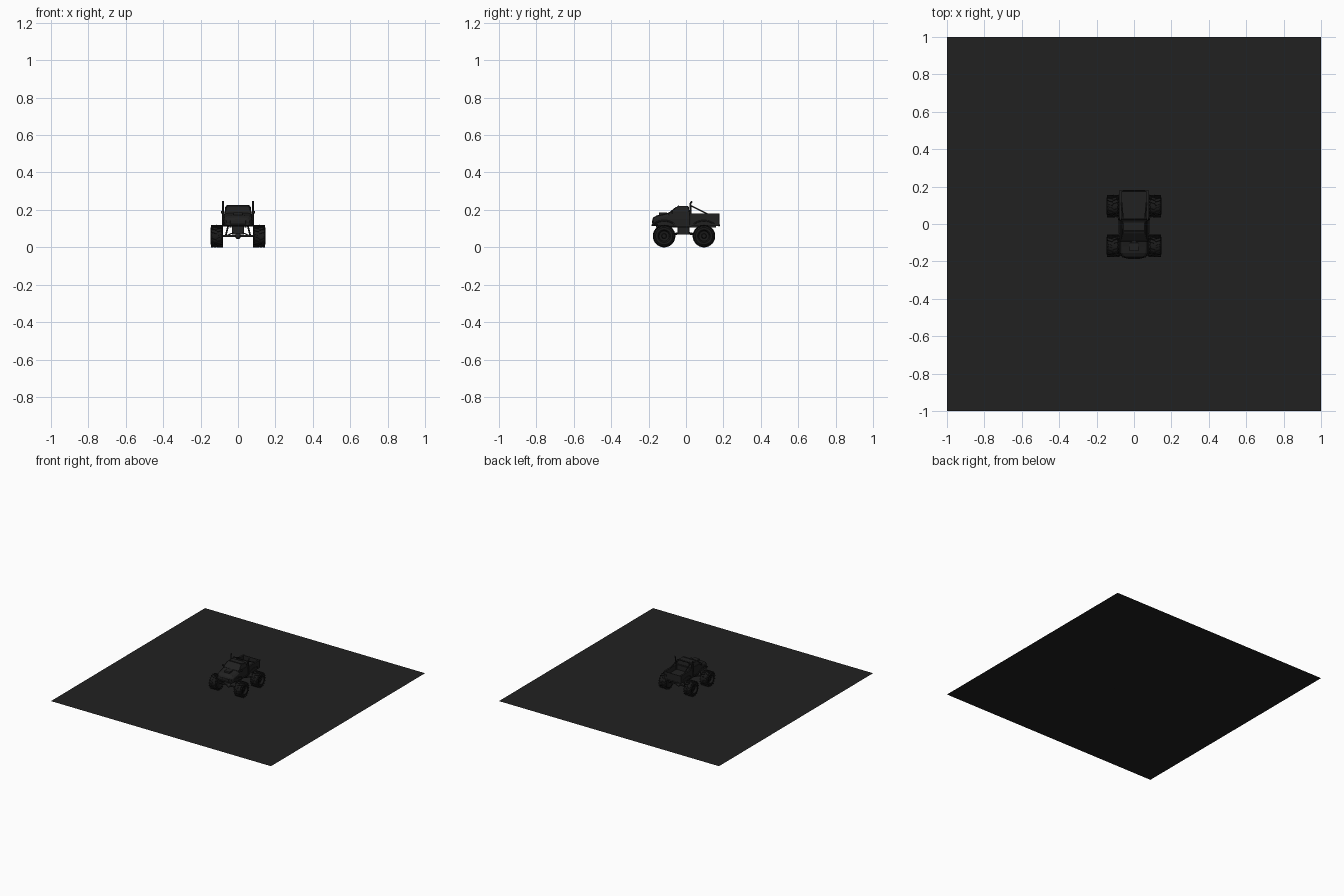
import bpy, bmesh, math
from mathutils import Vector, Matrix

if "Cube" in bpy.data.objects:
    bpy.data.objects.remove(bpy.data.objects["Cube"])


def mat(name, v):
    m = bpy.data.materials.new(name)
    m.diffuse_color = (v, v, v, 1)
    m.use_nodes = True
    m.node_tree.nodes["Principled BSDF"].inputs["Base Color"].default_value = m.diffuse_color
    return m


DARK = mat("dark_paint", 0.015)
BLACK = mat("black_rubber", 0.01)


def finish(name, bm, m=DARK, bevel=0, smooth=False):
    bmesh.ops.recalc_face_normals(bm, faces=bm.faces)
    me = bpy.data.meshes.new(name)
    bm.to_mesh(me)
    bm.free()
    ob = bpy.data.objects.new(name, me)
    bpy.context.collection.objects.link(ob)
    me.materials.append(m)
    if bevel:
        b = ob.modifiers.new("bevel", 'BEVEL')
        b.width, b.segments, b.limit_method = bevel, 2, 'ANGLE'
    if smooth:
        bpy.ops.object.select_all(action='DESELECT')
        ob.select_set(True)
        bpy.context.view_layer.objects.active = ob
        bpy.ops.object.shade_smooth_by_angle(angle=math.radians(35))
    return ob


def box(name, x, y, z, bevel=0, m=DARK):
    bm = bmesh.new()
    bmesh.ops.create_cube(bm, size=1)
    for v in bm.verts:
        v.co = Vector([(a + b) / 2 + c * (b - a) for (a, b), c in zip((x, y, z), v.co)])
    return finish(name, bm, m, bevel)


def tube(name, pts, r, m=DARK):
    cu = bpy.data.curves.new(name, 'CURVE')
    cu.dimensions, cu.bevel_depth, cu.bevel_resolution, cu.use_fill_caps = '3D', r, 2, True
    s = cu.splines.new('POLY')
    s.points.add(len(pts) - 1)
    for p, c in zip(s.points, pts):
        p.co = (*c, 1)
    cu.materials.append(m)
    ob = bpy.data.objects.new(name, cu)
    bpy.context.collection.objects.link(ob)
    return ob


def loft(name, sections, bevel=0):
    """Skin a list of equal-length point loops and cap both ends."""
    bm = bmesh.new()
    loops = [[bm.verts.new(p) for p in s] for s in sections]
    n = len(loops[0])
    for a, b in zip(loops, loops[1:]):
        for i in range(n):
            bm.faces.new((a[i], a[(i + 1) % n], b[(i + 1) % n], b[i]))
    bm.faces.new(loops[0])
    bm.faces.new(loops[-1])
    return finish(name, bm, DARK, bevel)


def wheel(name, x, y, side):
    # tyre and dished rim lathed around x
    prof = [(-.028, .026), (-.033, .034), (-.033, .046), (-.026, .055), (.026, .055),
            (.033, .046), (.033, .034), (.029, .03), (.016, .027), (.014, .014),
            (.024, .011), (.024, 0)]
    bm = bmesh.new()
    vs = [bm.verts.new((a, 0, r)) for a, r in [(-.028, 0)] + prof]
    es = [bm.edges.new(e) for e in zip(vs, vs[1:])]
    bmesh.ops.spin(bm, geom=vs + es, cent=(0, 0, 0), axis=(1, 0, 0),
                   angle=math.tau, steps=32)
    bmesh.ops.remove_doubles(bm, verts=bm.verts, dist=1e-5)
    # staggered tread lugs
    for i in range(36):
        s = 1 if i % 2 else -1
        M = (Matrix.Rotation(math.tau * i / 36, 4, 'X') @ Matrix.Translation((s * .016, 0, .056))
             @ Matrix.Rotation(s * .35, 4, 'Z') @ Matrix.Diagonal((.031, .0065, .008, 1)))
        bmesh.ops.create_cube(bm, size=1, matrix=M)
    # wheel bolts
    for i in range(6):
        a = math.tau * i / 6
        M = Matrix.Translation((.017, .02 * math.cos(a), .02 * math.sin(a))) @ Matrix.Scale(.005, 4)
        bmesh.ops.create_cube(bm, size=1, matrix=M)
    for v in bm.verts:
        v.co.x *= side
        v.co += Vector((x, y, .06))
    return finish(name, bm, BLACK, smooth=True)


# ground slab
bm = bmesh.new()
bmesh.ops.create_grid(bm, x_segments=1, y_segments=1, size=1)
finish("ground_sheet", bm)

FY, RY = -.117, .096
for y, end in ((FY, "front"), (RY, "rear")):
    for s in (-1, 1):
        wheel(f"{end}_wheel", s * .113, y, s)
        tube("shock", [(s * .065, y + .012, .065), (s * .05, y + .008, .125)], .005)
        tube("link_arm", [(s * .06, y, .062), (s * .022, -.012 + (.02 if y > 0 else -.02), .08)], .003)
    tube(f"{end}_axle", [(-.095, y, .06), (.095, y, .06)], .006)
    bm = bmesh.new()
    bmesh.ops.create_uvsphere(bm, u_segments=16, v_segments=8, radius=.016,
                              matrix=Matrix.Translation((0, y, .06)))
    finish(f"{end}_differential", bm, smooth=True)

# chassis
for s in (-1, 1):
    box("frame_rail", (s * .04 - .006, s * .04 + .006), (-.16, .16), (.105, .119))
box("gearbox", (-.032, .032), (-.045, .018), (.068, .118), .004)
tube("drive_shaft", [(0, FY, .06), (0, -.015, .078), (0, RY, .06)], .005)

# hood and nose, rounded in plan
hood = []
for y, w, zb, zt in ((-.18, .05, .118, .147), (-.174, .064, .116, .158), (-.155, .074, .116, .169),
                     (-.12, .076, .116, .176), (-.09, .076, .116, .184)):
    hood.append([(-w, y, zb), (w, y, zb), (w, y, zt - .014), (w - .012, y, zt - .002),
                 (0, y, zt + .002), (-w + .012, y, zt - .002), (-w, y, zt - .014)])
loft("hood", hood, .002)
box("hood_scoop", (-.025, .025), (-.145, -.1), (.165, .186), .004)
box("grille", (-.042, .042), (-.183, -.175), (.126, .143), .002)
for s in (-1, 1):
    box("headlight", (s * .055 - .008, s * .055 + .008), (-.18, -.165), (.132, .146), .002)
tube("front_bumper", [(-.076, -.155, .119), (-.06, -.174, .119), (-.03, -.181, .119),
                      (.03, -.181, .119), (.06, -.174, .119), (.076, -.155, .119)], .005)

# cab
def rect(w, y0, y1, z):
    return [(-w, y0, z), (w, y0, z), (w, y1, z), (-w, y1, z)]


loft("cab_body", [rect(.076, -.095, .02, .112), rect(.077, -.095, .02, .15),
                  rect(.073, -.092, .02, .184)], .002)
loft("cab_roof", [rect(.071, -.09, .018, .183), rect(.061, -.053, .014, .214),
                  rect(.056, -.045, .01, .22)], .002)
for s in (-1, 1):
    tube("window_pillar", [(s * .071, -.09, .184), (s * .062, -.053, .214), (s * .062, .013, .214),
                           (s * .072, .018, .184)], .0025)
    box("mirror", (s * .083 - .007, s * .083 + .007), (-.078, -.07), (.18, .194), .002)
    box("side_step", (s * .078 - .005, s * .078 + .005), (-.05, .03), (.112, .119), .001)
tube("windshield_base", [(-.071, -.09, .184), (.071, -.09, .184)], .0025)
tube("roof_light_bar", [(-.055, -.04, .221), (.055, -.04, .221)], .004)

# open bed
box("bed_floor", (-.074, .074), (.02, .178), (.114, .14))
for s in (-1, 1):
    box("bed_side", (s * .073 - .005, s * .073 + .005), (.02, .178), (.114, .179), .002)
    box("bed_rail", (s * .073 - .007, s * .073 + .007), (.02, .179), (.174, .18), .001)
    box("tail_light", (s * .06 - .006, s * .06 + .006), (.176, .18), (.14, .158))
box("bed_front", (-.07, .07), (.02, .027), (.114, .179))
box("tailgate", (-.07, .07), (.171, .178), (.114, .178), .002)
box("rear_bumper", (-.06, .06), (.172, .181), (.112, .122), .002)

# fender flares
for y in (FY, RY):
    for s in (-1, 1):
        arc = [math.radians(20 + 14 * i) for i in range(11)]
        tube("fender_flare", [(s * .077, y + .057 * math.cos(a), .112 + .03 * math.sin(a))
                              for a in arc], .004)

# exhaust stacks and roll bar
for s in (-1, 1):
    tube("exhaust_stack", [(s * .08, .023, .12), (s * .08, .023, .23), (s * .08, .026, .239),
                           (s * .08, .032, .245)], .005)
    tube("roll_brace", [(s * .058, .026, .222), (s * .066, .115, .178)], .0035)
tube("roll_hoop", [(-.068, .026, .14), (-.066, .026, .212), (-.058, .026, .222),
                   (.058, .026, .222), (.066, .026, .212), (.068, .026, .14)], .004)
